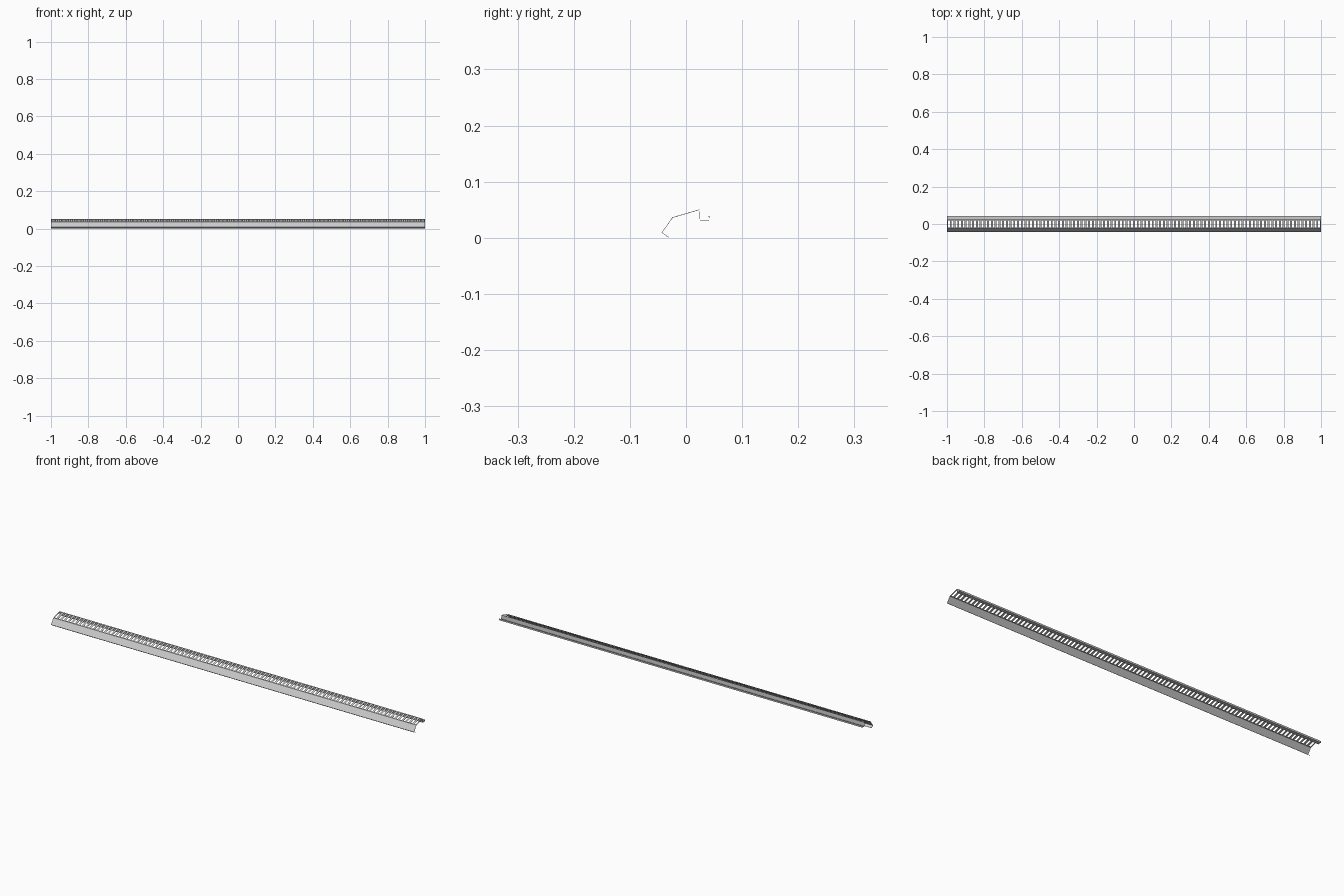
import bpy, bmesh
from mathutils import Vector

if "Cube" in bpy.data.objects:
    bpy.data.objects.remove(bpy.data.objects["Cube"])

# Bent sheet cross-section (y, z), front lip to rear gutter
PROFILE = [(-0.031, 0.001), (-0.043, 0.009), (-0.024, 0.036),
           (0.024, 0.050), (0.025, 0.031), (0.041, 0.031), (0.041, 0.039)]
SLOTS = 100
THICK = 0.001
SLOT_FILL = 0.5          # slot width as a share of the pitch
MARGIN = 0.08            # solid edge in front of and behind each slot

# Rows along the profile; the sloped top gets two extra rows around the slots
a, b = Vector(PROFILE[2]), Vector(PROFILE[3])
rows = PROFILE[:3] + [a.lerp(b, MARGIN), a.lerp(b, 1 - MARGIN)] + PROFILE[3:]
slot_row = 3

# Columns along x
pitch = 2 / SLOTS
xs = [-1.0]
for i in range(SLOTS):
    c = -1 + (i + 0.5) * pitch
    xs += [c - pitch * SLOT_FILL / 2, c + pitch * SLOT_FILL / 2]
xs.append(1.0)

# Slotted sheet: every other cell of the slot row is left open
bm = bmesh.new()
grid = [[bm.verts.new((x, r[0], r[1])) for x in xs] for r in rows]
for j in range(len(rows) - 1):
    for i in range(len(xs) - 1):
        if j == slot_row and i % 2 == 1:
            continue
        bm.faces.new((grid[j][i], grid[j][i + 1],
                      grid[j + 1][i + 1], grid[j + 1][i]))
bmesh.ops.recalc_face_normals(bm, faces=bm.faces)
mesh = bpy.data.meshes.new("slotted_channel")
bm.to_mesh(mesh)
bm.free()
channel = bpy.data.objects.new("slotted_channel", mesh)
bpy.context.collection.objects.link(channel)

# Sheet metal thickness
mod = channel.modifiers.new("thickness", 'SOLIDIFY')
mod.thickness = THICK
mod.offset = 0
